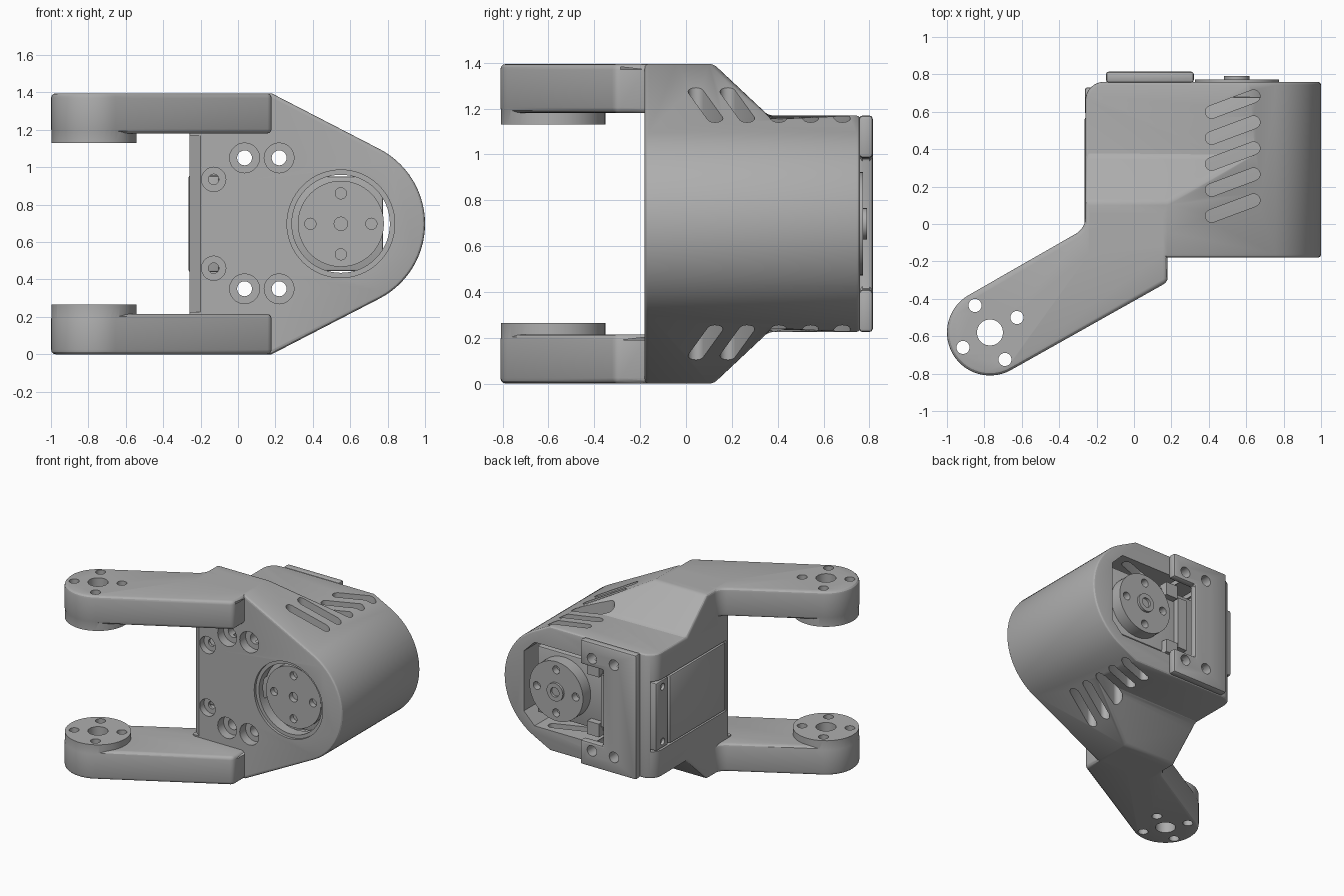
import bpy, bmesh, math
from mathutils import Vector

old = bpy.data.objects.get("Cube")
if old:
    bpy.data.objects.remove(old, do_unlink=True)

grey = bpy.data.materials.new("plain_grey")
grey.use_nodes = True
grey.diffuse_color = (0.42, 0.42, 0.42, 1)
grey.node_tree.nodes["Principled BSDF"].inputs["Base Color"].default_value = (0.42, 0.42, 0.42, 1)

TOP = 1.395
MID = TOP / 2
AXLE = (0.55, MID)
TIP = (-0.77, -0.58)


def place(axis, u, v, w):
    """Profile point (u, v) at depth w along an axis."""
    return {"x": (w, u, v), "y": (u, w, v), "z": (u, v, w)}[axis]


def prism(name, axis, profile, low, high):
    bm = bmesh.new()
    face = bm.faces.new([bm.verts.new(place(axis, u, v, low)) for u, v in profile])
    grown = bmesh.ops.extrude_face_region(bm, geom=[face])["geom"]
    shift = Vector(place(axis, 0, 0, high - low))
    bmesh.ops.translate(bm, vec=shift, verts=[g for g in grown if isinstance(g, bmesh.types.BMVert)])
    bmesh.ops.recalc_face_normals(bm, faces=bm.faces)
    mesh = bpy.data.meshes.new(name)
    bm.to_mesh(mesh)
    bm.free()
    mesh.materials.append(grey)
    obj = bpy.data.objects.new(name, mesh)
    bpy.context.collection.objects.link(obj)
    return obj


def arc(centre, r, start, end, steps):
    angles = [math.radians(start + (end - start) * i / steps) for i in range(steps + 1)]
    return [(centre[0] + r * math.cos(a), centre[1] + r * math.sin(a)) for a in angles]


def rect(u0, u1, v0, v1):
    return [(u0, v0), (u1, v0), (u1, v1), (u0, v1)]


def disc(name, axis, centre, r, low, high, steps=32):
    return prism(name, axis, arc(centre, r, 0, 360, steps)[:-1], low, high)


def apply(obj, mod):
    bpy.context.view_layer.objects.active = obj
    bpy.ops.object.modifier_apply(modifier=mod.name)


def combine(obj, other, operation="DIFFERENCE"):
    mod = obj.modifiers.new("join", "BOOLEAN")
    mod.operation, mod.object, mod.solver = operation, other, "EXACT"
    apply(obj, mod)
    bpy.data.objects.remove(other, do_unlink=True)


def soften(obj, width, segments=3):
    mod = obj.modifiers.new("edges", "BEVEL")
    mod.width, mod.segments, mod.limit_method = width, segments, "ANGLE"
    mod.angle_limit = math.radians(32)
    apply(obj, mod)


def drill(obj, axis, spots, r, low, high):
    for spot in spots:
        combine(obj, disc("drill", axis, spot, r, low, high, 20))


# Housing: wedge with a round nose, stepped down towards the back
nose = arc(AXLE, 0.45, -62.6, 62.6, 28)
wedge = [(-0.26, 0), (0.18, 0)] + nose + [(0.18, TOP), (-0.26, TOP)]
housing = prism("housing", "y", wedge, -0.18, 0.76)
half = [(0.76, 1.17), (0.36, 1.17), (0.12, TOP), (-0.18, TOP)]
step = half + [(y, TOP - z) for y, z in reversed(half)]
combine(housing, prism("step", "x", step, -2, 2), "INTERSECT")
plan = [(-0.26, -0.5), (1.5, -0.5), (1.5, 0.76)] + arc((-0.16, 0.66), 0.1, 90, 180, 8)
combine(housing, prism("plan", "z", plan, -1, 3), "INTERSECT")
soften(housing, 0.025)

# Arms with a round pad at the tip, one above and one below
outline = (arc(TIP, 0.23, 120, 300, 28) + [(0.18, -0.31), (0.18, 0.08), (-0.26, 0.08)]
           + arc((-0.36, 0.035), 0.1, 0, -60, 6))
for upper in (True, False):
    def span(a, b):
        return (a, b) if upper else (TOP - b, TOP - a)
    arm = prism("arm", "z", outline, *span(1.18, TOP))
    soften(arm, 0.025)
    combine(arm, disc("pad", "z", TIP, 0.228, *span(1.13, 1.25), 48), "UNION")
    combine(housing, arm, "UNION")
drill(housing, "z", [TIP], 0.07, -1, 3)
bolts = arc(TIP, 0.165, 29, 389, 4)[:-1]
drill(housing, "z", bolts, 0.035, -1, 3)

# Front edge chamfer between the arms
combine(housing, prism("chamfer", "z", [(-0.3, -0.2), (-0.2, -0.2), (-0.2, -0.18), (-0.26, -0.13), (-0.3, -0.13)],
                       0.225, 1.17))

# Motor cavity, its side opening and the round front opening
cavity = [(0.0, 0.38), (0.74, 0.38), (0.83, 0.47), (0.83, 0.925), (0.74, 1.015), (0.0, 1.015)]
combine(housing, prism("cavity", "y", cavity, -0.08, 0.9))
combine(housing, prism("side_opening", "y", rect(-0.4, 0.3, 0.43, 0.965), -0.11, 0.74))
combine(housing, disc("front_opening", "y", AXLE, 0.262, -0.3, 0.05, 64))
combine(housing, disc("front_rim", "y", AXLE, 0.288, -0.3, -0.16, 64))

# Screw holes with counterbores
mounts = [(x, z) for x in (0.035, 0.22) for z in (0.35, 1.05)]
drill(housing, "y", mounts, 0.08, -0.3, -0.11)
drill(housing, "y", mounts, 0.04, -0.3, 0.9)
side_screws = [(-0.13, 0.46), (-0.13, 0.935)]
drill(housing, "y", side_screws, 0.065, -0.3, -0.13)
drill(housing, "y", side_screws, 0.028, -0.3, -0.08)

# Slanted cooling slots, above and below
for i in range(5):
    y = 0.085 + 0.139 * i
    slot = arc((0.64, y + 0.042), 0.034, -70, 110, 8) + arc((0.415, y - 0.042), 0.034, 110, 290, 8)
    combine(housing, prism("slot", "z", slot, 0.99, 2))
    combine(housing, prism("slot", "z", slot, -1, TOP - 0.99))

# Back bracket with a square notch facing the axle
low_z, high_z = 0.41, 0.985
bracket_shape = [(-0.15, 0.225), (0.32, 0.225), (0.32, low_z), (0.13, low_z),
                 (0.13, high_z), (0.32, high_z), (0.32, 1.17), (-0.15, 1.17)]
bracket = prism("back_bracket", "y", bracket_shape, 0.755, 0.815)
soften(bracket, 0.015, 2)
drill(bracket, "y", mounts, 0.04, 0.6, 1)

# Motor case, side panel and screw strip
motor = prism("motor_case", "y", rect(-0.24, 0.775, 0.445, 0.95), -0.07, 0.68)
panel = prism("side_panel", "y", rect(-0.265, -0.1, 0.44, 0.955), -0.1, 0.57)
strip = prism("screw_strip", "y", rect(-0.262, -0.1, 0.44, 0.955), 0.585, 0.73)
for part in (motor, panel, strip):
    soften(part, 0.012, 2)
drill(strip, "x", [(0.655, 0.49), (0.655, 0.905)], 0.025, -0.4, -0.2)
connector = prism("connector", "y", rect(0.13, 0.21, 0.5, 0.895), 0.66, 0.72)
tabs = [prism("case_tab", "y", rect(0.22, 0.32, z - 0.05, z + 0.05), 0.66, 0.73) for z in (0.47, 0.925)]

# Turning discs on both ends of the motor
front_disc = disc("front_disc", "y", AXLE, 0.23, -0.12, -0.05, 64)
back_disc = disc("back_disc", "y", AXLE, 0.225, 0.66, 0.772, 64)
hub = disc("back_hub", "y", AXLE, 0.068, 0.7, 0.79, 32)
ring = arc(AXLE, 0.163, 0, 360, 4)[:-1]
drill(front_disc, "y", ring, 0.03, -0.3, -0.08)
drill(front_disc, "y", [AXLE], 0.036, -0.3, -0.08)
drill(back_disc, "y", ring, 0.03, 0.72, 0.9)
drill(hub, "y", [AXLE], 0.036, 0.75, 0.9)

# Smooth curved faces, keep edges sharp
for obj in [housing, bracket, motor, panel, strip, connector, front_disc, back_disc, hub] + tabs:
    bpy.ops.object.select_all(action="DESELECT")
    obj.select_set(True)
    bpy.context.view_layer.objects.active = obj
    bpy.ops.object.shade_smooth_by_angle(angle=math.radians(28))
